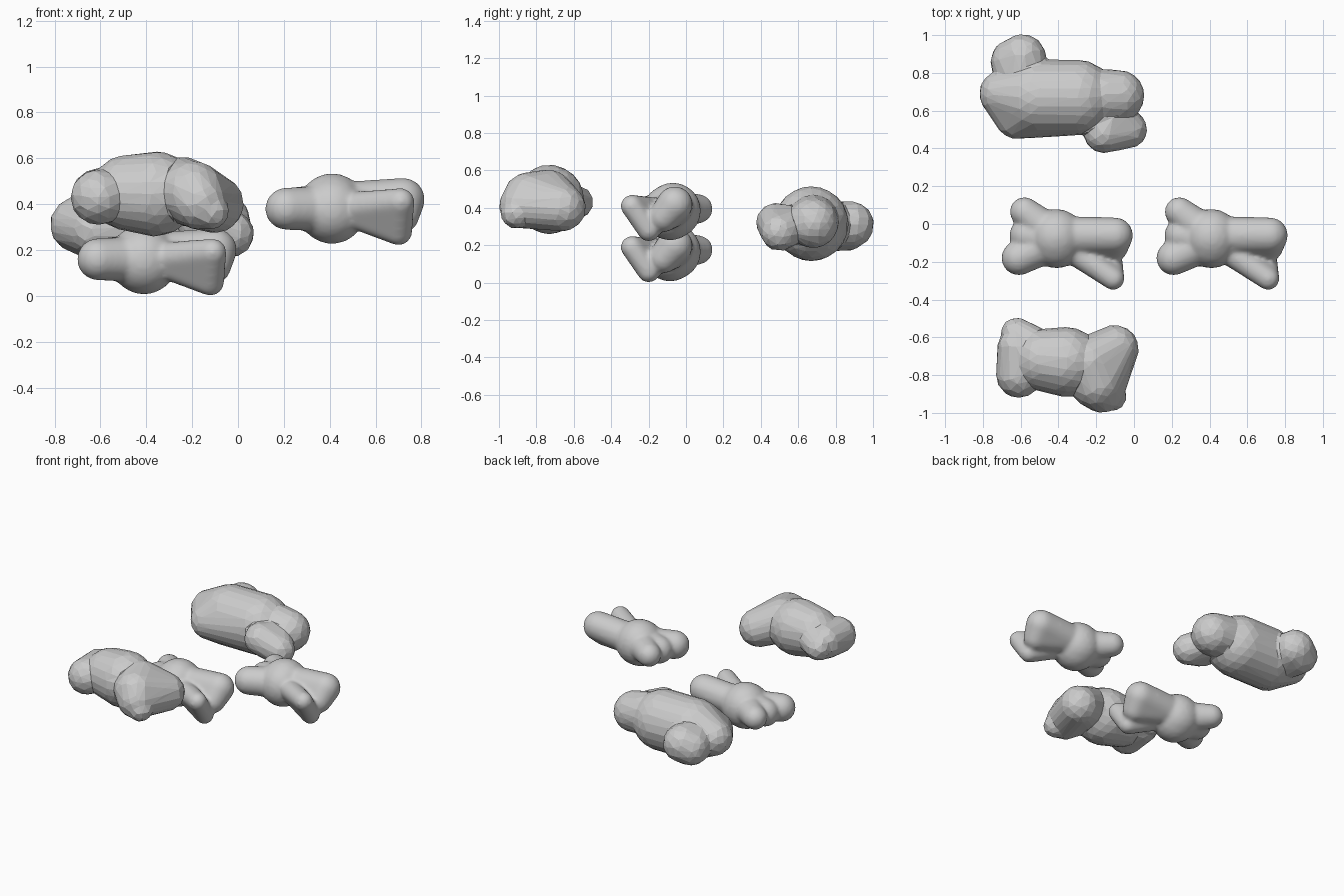
import bpy, bmesh
from mathutils import Matrix

if "Cube" in bpy.data.objects:
    bpy.data.objects.remove(bpy.data.objects["Cube"])


def add_lobe(target, balls, offset):
    """One knob: the convex hull of a few balls (x, y, z, radius)."""
    bm = bmesh.new()
    for x, y, z, r in balls:
        pos = (x + offset[0], y + offset[1], z + offset[2])
        bmesh.ops.create_icosphere(bm, subdivisions=3, radius=r,
                                   matrix=Matrix.Translation(pos))
    if len(balls) > 1:
        hull = bmesh.ops.convex_hull(bm, input=bm.verts[:])
        junk = {g for g in hull["geom_interior"] + hull["geom_unused"]
                if isinstance(g, bmesh.types.BMVert) and g.is_valid}
        bmesh.ops.delete(bm, geom=list(junk), context='VERTS')
    mesh = bpy.data.meshes.new("lobe")
    bm.to_mesh(mesh)
    bm.free()
    target.from_mesh(mesh)
    bpy.data.meshes.remove(mesh)


def root(name, lobes, offset=(0, 0, 0), smooth_steps=4, keep=None):
    """Fuse lobes to one skin; keep = decimate ratio for faceted roots."""
    bm = bmesh.new()
    for balls in lobes:
        add_lobe(bm, balls, offset)
    bmesh.ops.recalc_face_normals(bm, faces=bm.faces[:])
    mesh = bpy.data.meshes.new(name)
    bm.to_mesh(mesh)
    bm.free()
    ob = bpy.data.objects.new(name, mesh)
    bpy.context.collection.objects.link(ob)
    fuse = ob.modifiers.new("fuse", 'REMESH')
    fuse.mode = 'VOXEL'
    fuse.voxel_size = 0.012
    fuse.use_smooth_shade = keep is None
    soften = ob.modifiers.new("soften", 'SMOOTH')
    soften.factor = 0.5
    soften.iterations = smooth_steps
    if keep:
        dec = ob.modifiers.new("facets", 'DECIMATE')
        dec.ratio = keep
    return ob


# Large faceted root at the back
root("back_root", [
    [(-0.30, 0.67, 0.315, 0.20), (-0.52, 0.67, 0.315, 0.20),
     (-0.70, 0.69, 0.31, 0.12), (-0.62, 0.57, 0.29, 0.12)],
    [(-0.64, 0.86, 0.29, 0.12), (-0.59, 0.88, 0.31, 0.125),
     (-0.60, 0.72, 0.30, 0.13)],
    [(-0.16, 0.68, 0.33, 0.14), (-0.08, 0.68, 0.32, 0.135)],
    [(-0.16, 0.48, 0.32, 0.105), (-0.03, 0.50, 0.27, 0.10),
     (-0.12, 0.58, 0.31, 0.10)],
], smooth_steps=2, keep=0.03)

# Large faceted root at the front
root("front_root", [
    [(-0.48, -0.72, 0.45, 0.165), (-0.36, -0.73, 0.445, 0.185)],
    [(-0.61, -0.80, 0.43, 0.12), (-0.61, -0.66, 0.44, 0.115)],
    [(-0.62, -0.58, 0.43, 0.085), (-0.50, -0.66, 0.45, 0.10)],
    [(-0.24, -0.74, 0.46, 0.145), (-0.10, -0.66, 0.40, 0.125),
     (-0.20, -0.84, 0.45, 0.14), (-0.17, -0.88, 0.41, 0.12)],
    [(-0.12, -0.91, 0.37, 0.08), (-0.16, -0.85, 0.41, 0.10)],
], smooth_steps=2, keep=0.03)

# Small smooth root, used twice
small = [
    [(0.41, -0.085, 0.376, 0.15), (0.41, -0.07, 0.385, 0.15)],
    [(0.24, 0.065, 0.395, 0.078), (0.38, -0.05, 0.39, 0.10)],
    [(0.21, -0.18, 0.38, 0.092), (0.38, -0.10, 0.38, 0.10)],
    [(0.25, -0.06, 0.38, 0.09), (0.38, -0.08, 0.38, 0.11)],
    [(0.50, -0.06, 0.40, 0.10), (0.72, -0.06, 0.42, 0.095),
     (0.71, -0.12, 0.35, 0.08)],
    [(0.46, -0.12, 0.38, 0.07), (0.71, -0.29, 0.41, 0.06),
     (0.70, -0.20, 0.28, 0.06)],
]
root("right_root", small, smooth_steps=8)
root("left_root", small, offset=(-0.82, 0, -0.22), smooth_steps=8)
